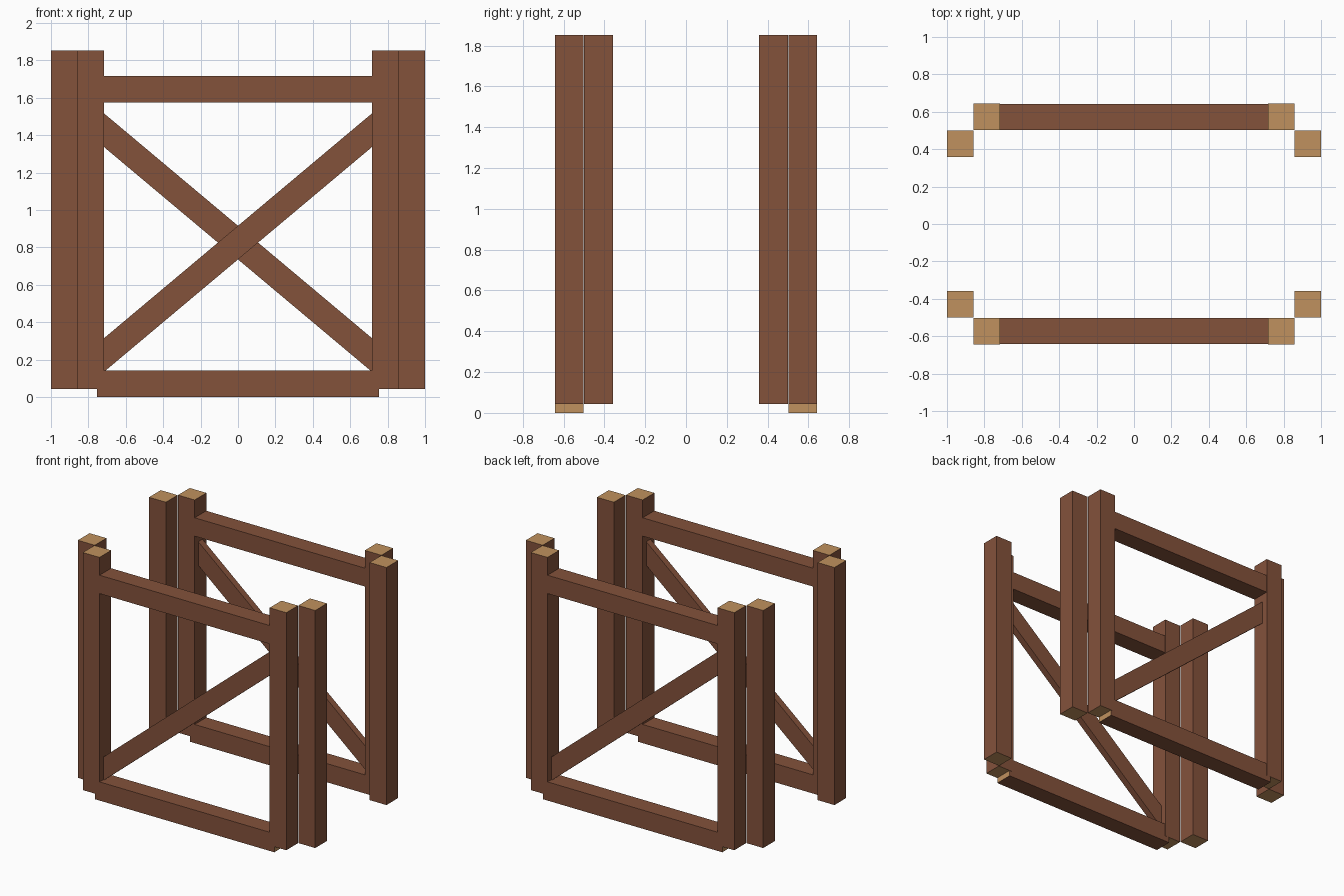
import bpy, bmesh

if "Cube" in bpy.data.objects:
    bpy.data.objects.remove(bpy.data.objects["Cube"])


def material(name, rgb):
    m = bpy.data.materials.new(name)
    m.diffuse_color = (*rgb, 1.0)
    m.use_nodes = True
    m.node_tree.nodes["Principled BSDF"].inputs["Base Color"].default_value = m.diffuse_color
    return m


BARK = material("brown wood", (0.230, 0.084, 0.044))
CUT = material("cut end tan", (0.530, 0.285, 0.112))


def prism(name, profile, y0, y1, end_axis=None):
    """Extrude an (x, z) profile from y0 to y1; faces along end_axis are cut ends."""
    bm = bmesh.new()
    a = [bm.verts.new((x, y0, z)) for x, z in profile]
    b = [bm.verts.new((x, y1, z)) for x, z in profile]
    n = len(profile)
    bm.faces.new(a)
    bm.faces.new(b[::-1])
    for i in range(n):
        j = (i + 1) % n
        bm.faces.new((a[j], a[i], b[i], b[j]))
    bmesh.ops.recalc_face_normals(bm, faces=bm.faces)
    bm.normal_update()
    if end_axis is not None:
        for f in bm.faces:
            if abs(f.normal[end_axis]) > 0.99:
                f.material_index = 1
    me = bpy.data.meshes.new(name)
    bm.to_mesh(me)
    bm.free()
    me.materials.append(BARK)
    me.materials.append(CUT)
    ob = bpy.data.objects.new(name, me)
    bpy.context.collection.objects.link(ob)


def box(name, x0, x1, y0, y1, z0, z1, end_axis):
    prism(name, [(x0, z0), (x1, z0), (x1, z1), (x0, z1)], y0, y1, end_axis)


for sy, side in ((-1, "front"), (1, "back")):
    y_in, y_out = sorted((sy * 0.502, sy * 0.643))
    # upright posts, pale on the cut ends
    for sx, hand in ((-1, "left"), (1, "right")):
        x0, x1 = sorted((sx * 0.717, sx * 0.857))
        box(f"{side}_{hand}_frame_post", x0, x1, y_in, y_out, 0.043, 1.852, 2)
        x0, x1 = sorted((sx * 0.858, sx * 1.0))
        y0, y1 = sorted((sy * 0.358, sy * 0.499))
        box(f"{side}_{hand}_outer_post", x0, x1, y0, y1, 0.043, 1.852, 2)
    # rails, set a hair inside the post faces
    y0, y1 = sorted((sy * 0.503, sy * 0.642))
    box(f"{side}_bottom_rail", -0.755, 0.755, y0, y1, 0.0, 0.142, 0)
    box(f"{side}_top_rail", -0.755, 0.755, y0, y1, 1.576, 1.716, 0)
    # diagonal brace: rises right at the front, rises left at the back
    x, lo, hi, h = -sy * 0.72, 0.222, 1.430, 0.09
    y0, y1 = sorted((sy * 0.546, sy * 0.597))
    prism(f"{side}_brace", [(-x, lo - h), (x, hi - h), (x, hi + h), (-x, lo + h)], y0, y1)
